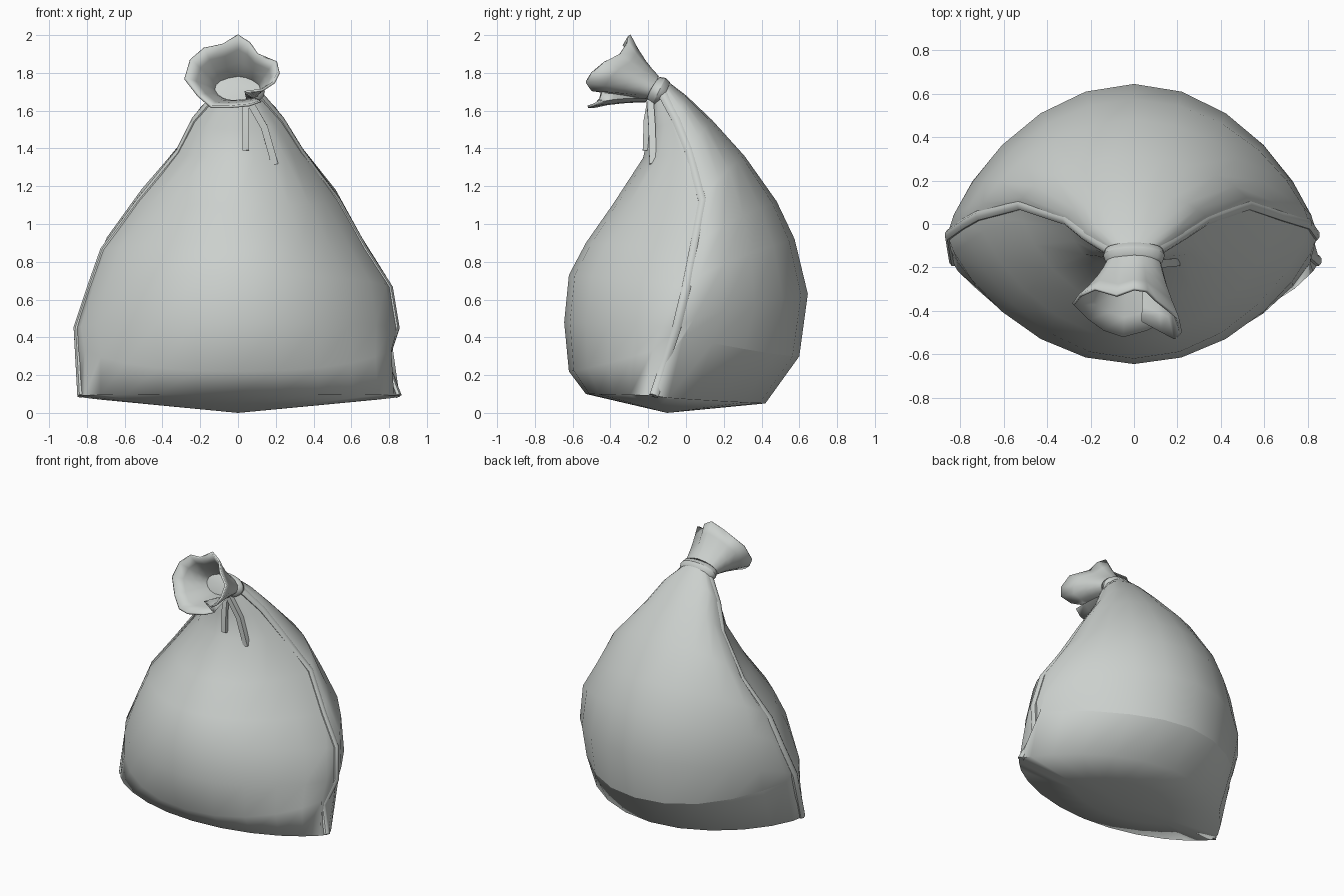
import bpy, bmesh, math
from mathutils import Vector

cube = bpy.data.objects.get("Cube")
if cube:
    bpy.data.objects.remove(cube, do_unlink=True)

grey = bpy.data.materials.new("pale_grey_plastic")
grey.use_nodes = True
colour = (0.60, 0.63, 0.61, 1)
grey.diffuse_color = colour
bsdf = grey.node_tree.nodes["Principled BSDF"]
bsdf.inputs["Base Color"].default_value = colour
bsdf.inputs["Roughness"].default_value = 0.6


def loft(name, rings, start=None, end=None, smooth=30, thickness=0, crease=None):
    """Skin closed rings; start and end are cap points, crease is a (ring, rule) pair."""
    bm = bmesh.new()
    loops = [[bm.verts.new(p) for p in ring] for ring in rings]
    n = len(loops[0])
    for a, b in zip(loops, loops[1:]):
        for i in range(n):
            j = (i + 1) % n
            bm.faces.new((a[i], a[j], b[j], b[i]))
    for tip, loop in ((start, loops[0]), (end, loops[-1])):
        if tip is not None:
            centre = bm.verts.new(tip)
            for i in range(n):
                bm.faces.new((centre, loop[i], loop[(i + 1) % n]))
    if crease:
        loop, rule = loops[crease[0]], crease[1]
        for i in range(n):
            pair = (loop[i], loop[(i + 1) % n])
            if all(rule(v.co) for v in pair):
                bm.edges.get(pair).smooth = False
    bmesh.ops.recalc_face_normals(bm, faces=bm.faces)
    mesh = bpy.data.meshes.new(name)
    bm.to_mesh(mesh)
    bm.free()
    mesh.materials.append(grey)
    obj = bpy.data.objects.new(name, mesh)
    bpy.context.collection.objects.link(obj)
    bpy.ops.object.select_all(action='DESELECT')
    obj.select_set(True)
    bpy.context.view_layer.objects.active = obj
    bpy.ops.object.shade_smooth_by_angle(angle=math.radians(smooth), keep_sharp_edges=True)
    if thickness:
        mod = obj.modifiers.new("thickness", 'SOLIDIFY')
        mod.thickness = thickness
        mod.offset = 0


def tube(name, path, width, depth, sides, outward):
    """Sweep a flat-sided or round section along a path."""
    pts = [Vector(p) for p in path]
    rings = []
    for k, p in enumerate(pts):
        along = (pts[min(k + 1, len(pts) - 1)] - pts[max(k - 1, 0)]).normalized()
        side = along.cross(Vector(outward)).normalized()
        out = side.cross(along)
        angles = [math.tau * (i + 0.5) / sides for i in range(sides)]
        rings.append([p + side * width * math.cos(a) + out * depth * math.sin(a)
                      for a in angles])
    loft(name, rings, pts[0], pts[-1], 40)


# Bag body: front height and depth, seam height, depth, half widths, back height and depth
levels = [
    (0.10, -0.53, 0.09, -0.17, 0.84, 0.855, 0.05, 0.42),
    (0.22, -0.62, 0.27, -0.11, 0.85, 0.785, 0.30, 0.60),
    (0.48, -0.645, 0.45, -0.05, 0.86, 0.845, 0.63, 0.645),
    (0.73, -0.62, 0.66, 0.0, 0.79, 0.81, 0.92, 0.575),
    (0.90, -0.53, 0.86, 0.04, 0.72, 0.68, 1.12, 0.48),
    (1.10, -0.39, 1.12, 0.09, 0.53, 0.535, 1.36, 0.31),
    (1.35, -0.22, 1.38, 0.02, 0.32, 0.34, 1.55, 0.135),
    (1.50, -0.19, 1.55, -0.05, 0.235, 0.235, 1.68, 0.0),
    (1.64, -0.175, 1.69, -0.125, 0.115, 0.115, 1.75, -0.09),
]
SEGMENTS = 24


def body_ring(level, k):
    zf, yf, zs, ys, xl, xr, zb, yb = level
    power = 1.5 - 0.5 * max(0, k - 4) / 4
    ring = []
    for i in range(SEGMENTS):
        a = math.tau * i / SEGMENTS
        s, c = math.sin(a), math.cos(a)
        y_end, z_end = (yf, zf) if c > 0 else (yb, zb)
        w = abs(c) ** power
        pleat = 1 + (0.03 * math.cos(a * 8) if k in (6, 7) else 0)
        x = (xr if s > 0 else xl) * s * pleat
        z = zs + (z_end - zs) * abs(c)
        # the folded base corners rise towards the seams
        if k == 1 and abs(c) > 0.01:
            x = 0.84 * s
            z += (0.13 if c < 0 else 0.08) * abs(s) ** 3
        ring.append(Vector((x, ys + (y_end - ys) * w * pleat, z)))
    return ring


rings = [body_ring(level, k) for k, level in enumerate(levels)]
keel = Vector((0, -0.1, 0))
underside = [p.lerp(keel, 0.5) for p in rings[0]]
loft("bag_body", [underside] + rings, keel, smooth=80, crease=(2, lambda p: p.y > -0.1))

# Welded side seams
for name, sign, column in (("left_seam", 1, 5), ("right_seam", -1, 4)):
    path = [(sign * (lv[column] - 0.008), lv[3], lv[2]) for lv in levels]
    tube(name, path, 0.026, 0.02, 8, (sign, 0, 0))

# Knotted collar around the tilted neck
neck = Vector((0, -0.145, 1.70))
across = Vector((1, 0, 0))
upward = Vector((0, 0.45, 0.89)).normalized()
axis = upward.cross(across)


def ellipse(a, rx, ry):
    return across * rx * math.sin(a) + upward * ry * math.cos(a)


collar = []
for k in range(9):
    b = math.tau * k / 8
    grow = 0.03 * math.cos(b)
    collar.append([neck + axis * 0.042 * math.sin(b)
                   + ellipse(math.tau * i / 20, 0.112 + grow, 0.052 + grow)
                   for i in range(20)])
loft("tie_collar", collar, smooth=60)

# Ruffled open mouth, flaring from the collar to an uneven rim
rim = [Vector(p) for p in (
    (0, -0.30, 2.0), (0.06, -0.31, 1.96), (0.10, -0.35, 1.90), (0.20, -0.43, 1.86),
    (0.215, -0.50, 1.80), (0.19, -0.53, 1.75), (0.13, -0.50, 1.71), (0.04, -0.45, 1.70),
    (0.12, -0.46, 1.65), (0.06, -0.49, 1.63), (-0.05, -0.52, 1.62), (-0.14, -0.49, 1.62),
    (-0.21, -0.44, 1.68), (-0.28, -0.37, 1.77), (-0.25, -0.33, 1.87),
    (-0.18, -0.30, 1.93), (-0.08, -0.33, 1.95))]
rim_centre = sum(rim, Vector()) / len(rim)
mouth = []
for t in (0.15, 0.3, 0.5, 0.75, 1):
    centre = neck.lerp(rim_centre, t)
    ring = []
    for p in rim:
        offset = p - rim_centre
        throat = ellipse(math.atan2(offset.x, offset.z), 0.115, 0.065)
        ring.append(centre + throat.lerp(offset, t ** 1.4))
    mouth.append(ring)
loft("bag_mouth", mouth, neck.lerp(rim_centre, 0.2), smooth=60, thickness=0.014)

# Loose ends of the tie
tube("short_tie_end", [(0.04, -0.19, 1.66), (0.04, -0.21, 1.55), (0.042, -0.215, 1.39)],
     0.024, 0.02, 4, (0, -1, 0))
tube("long_tie_end", [(0.06, -0.19, 1.65), (0.14, -0.18, 1.51), (0.195, -0.175, 1.315)],
     0.026, 0.026, 4, (0, -1, 0))
